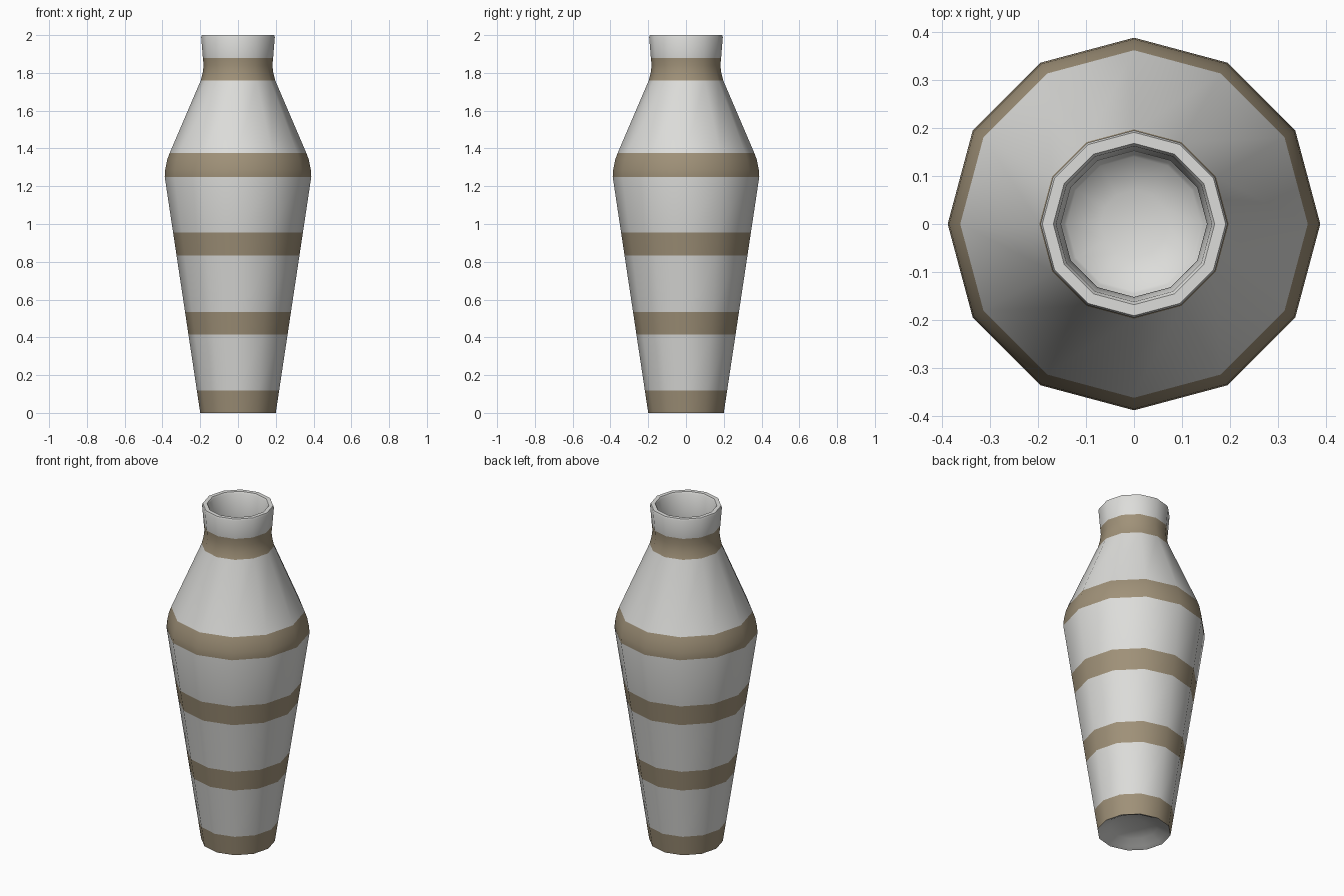
import bpy, bmesh, math

if "Cube" in bpy.data.objects:
    bpy.data.objects.remove(bpy.data.objects["Cube"])

SIDES = 12


def material(name, rgb):
    m = bpy.data.materials.new(name)
    m.diffuse_color = (*rgb, 1)
    m.use_nodes = True
    m.node_tree.nodes["Principled BSDF"].inputs["Base Color"].default_value = m.diffuse_color
    return m


white = material("off white glaze", (0.72, 0.72, 0.70))
brown = material("tan band", (0.35, 0.285, 0.19))

# Outer silhouette (radius, height) and painted band heights
outer = [(0.2, 0), (0.388, 1.25), (0.385, 1.29), (0.375, 1.34), (0.36, 1.38),
         (0.197, 1.76), (0.187, 1.80), (0.182, 1.84), (0.186, 1.88),
         (0.195, 1.99), (0.191, 2.0)]
bands = [(0, 0.118), (0.415, 0.535), (0.834, 0.954), (1.25, 1.375), (1.76, 1.88)]

# Rim, inner wall and rounded floor; recessed underside
inner = [(0.168, 2.0), (0.162, 1.99), (0.152, 1.84), (0.165, 1.75), (0.33, 1.36),
         (0.353, 1.25), (0.19, 0.18), (0.14, 0.11), (0.07, 0.08)]
under = [(0.06, 0.05), (0.13, 0.035), (0.175, 0.01)]


def lathe(name, profile, cap_start=False, cap_end=False):
    bm = bmesh.new()
    rings = [[bm.verts.new((r * math.cos(a), r * math.sin(a), z))
              for a in (math.tau * i / SIDES for i in range(SIDES))]
             for r, z in profile]
    for a, b in zip(rings, rings[1:]):
        for i in range(SIDES):
            j = (i + 1) % SIDES
            bm.faces.new((a[i], a[j], b[j], b[i]))
    if cap_start:
        bm.faces.new(rings[0][::-1])
    if cap_end:
        bm.faces.new(rings[-1])
    # cut the band edges into the walls
    for h in sorted({z for band in bands for z in band if z > 0}):
        bmesh.ops.bisect_plane(bm, geom=bm.verts[:] + bm.edges[:] + bm.faces[:],
                               dist=1e-4, plane_co=(0, 0, h), plane_no=(0, 0, 1))
    bmesh.ops.recalc_face_normals(bm, faces=bm.faces[:])
    # band colour: outward-facing wall faces at band height
    for f in bm.faces:
        c = f.calc_center_median()
        outward = f.normal.x * c.x + f.normal.y * c.y > 0.02
        if outward and f.normal.z > -0.5 and any(lo < c.z < hi for lo, hi in bands):
            f.material_index = 1
    me = bpy.data.meshes.new(name)
    bm.to_mesh(me)
    bm.free()
    ob = bpy.data.objects.new(name, me)
    bpy.context.collection.objects.link(ob)
    me.materials.append(white)
    me.materials.append(brown)
    bpy.context.view_layer.objects.active = ob
    ob.select_set(True)
    bpy.ops.object.shade_smooth_by_angle(angle=math.radians(50))
    return ob


# Hollow vase body: underside, outer wall, rim, inner wall and floor
lathe("vase", under + outer + inner, cap_start=True, cap_end=True)
